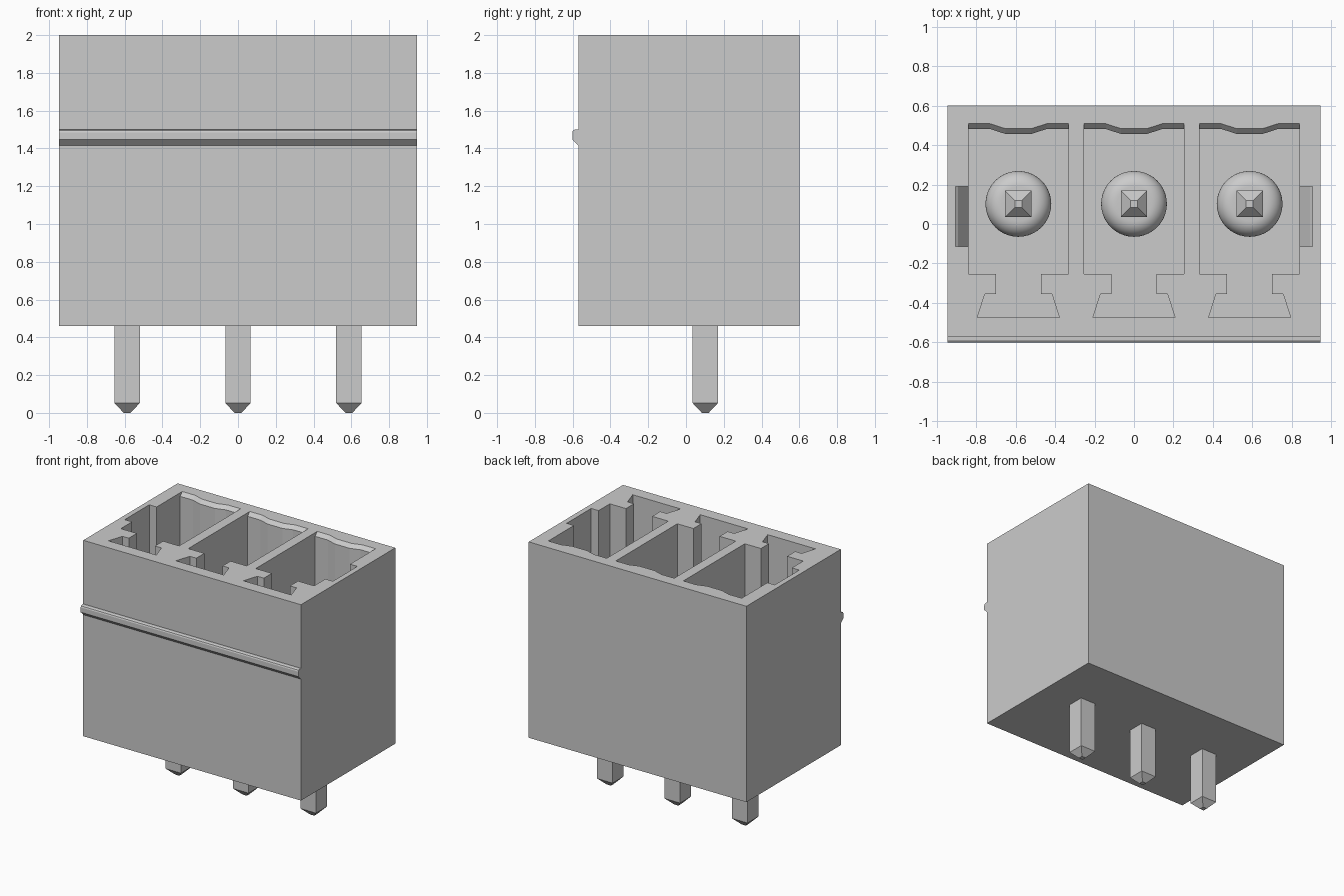
import bpy, bmesh, math

old = bpy.data.objects.get("Cube")
if old:
    bpy.data.objects.remove(old, do_unlink=True)

grey = bpy.data.materials.new("plain grey")
grey.use_nodes = True
COLOUR = (0.6, 0.6, 0.6, 1)
grey.diffuse_color = COLOUR
grey.node_tree.nodes["Principled BSDF"].inputs["Base Color"].default_value = COLOUR

PITCH, PIN_Y = 0.587, 0.102
FLOOR, BASE, TOP = 0.75, 0.46, 2.0


def loft(name, loops):
    """Closed solid through a stack of matching loops of 3D points."""
    bm = bmesh.new()
    rings = [[bm.verts.new(p) for p in loop] for loop in loops]
    n = len(rings[0])
    for a, b in zip(rings, rings[1:]):
        for i in range(n):
            j = (i + 1) % n
            bm.faces.new((a[i], a[j], b[j], b[i]))
    bm.faces.new(rings[0][::-1])
    bm.faces.new(rings[-1])
    bmesh.ops.recalc_face_normals(bm, faces=bm.faces)
    mesh = bpy.data.meshes.new(name)
    bm.to_mesh(mesh)
    bm.free()
    mesh.materials.append(grey)
    obj = bpy.data.objects.new(name, mesh)
    bpy.context.collection.objects.link(obj)
    return obj


def square(cx, cy, hx, hy, z):
    return [(cx + sx * hx, cy + sy * hy, z)
            for sx, sy in ((-1, -1), (1, -1), (1, 1), (-1, 1))]


def along_x(profile, x):
    return [(x, y, z) for y, z in profile]


def cut(target, cutter):
    mod = target.modifiers.new("cut", "BOOLEAN")
    mod.operation, mod.solver, mod.object = "DIFFERENCE", "EXACT", cutter
    bpy.context.view_layer.objects.active = target
    bpy.ops.object.modifier_apply(modifier=mod.name)
    bpy.data.objects.remove(cutter, do_unlink=True)


# Housing block
housing = loft("housing", [square(0, 0.016, 0.947, 0.586, z) for z in (BASE, TOP)])

# Pocket outline, right half from front to back: dovetail key, neck, wavy back wall
half = [(0.208, -0.474), (0.17, -0.355), (0.114, -0.355), (0.114, -0.255),
        (0.254, -0.255), (0.254, 0.482), (0.143, 0.482), (0.065, 0.457)]
outline = half + [(-x, y) for x, y in reversed(half)]


def pocket_loop(cx, z, back):
    return [(cx + x, y + (back if y > 0 else 0), z) for x, y in outline]


for cx in (-PITCH, 0, PITCH):
    cut(housing, loft("pocket_cutter", [
        pocket_loop(cx, FLOOR, 0), pocket_loop(cx, TOP - 0.028, 0),
        pocket_loop(cx, TOP, 0.027), pocket_loop(cx, TOP + 0.1, 0.027)]))

# Recess with a sloping foot in each end wall
for s in (-1, 1):
    profile = [(0.80, 2.1), (0.905, 2.1), (0.905, 1.35), (0.893, 1.34),
               (0.84, 1.26), (0.80, 1.26)]
    cut(housing, loft("recess_cutter", [
        [(s * x, y, z) for x, z in profile] for y in (-0.115, 0.19)]))

# Latching ridge along the front
ridge = [(-0.56, 1.405), (-0.57, 1.415), (-0.602, 1.447), (-0.602, 1.485),
         (-0.598, 1.495), (-0.588, 1.5), (-0.56, 1.5)]
loft("front_ridge", [along_x(ridge, x) for x in (-0.947, 0.947)])

# Contact pins with domed collars
for label, cx in zip(("right", "centre", "left"), (-PITCH, 0, PITCH)):
    loft(label + "_pin", [square(cx, PIN_Y, h, h, z) for h, z in
                          ((0.018, 0), (0.067, 0.052), (0.067, 1.5), (0.018, 1.552))])
    steps = [math.radians(a) for a in range(0, 91, 10)]
    rings = [(0.167, FLOOR - 0.02)] + [
        (0.087 + 0.08 * math.cos(a), FLOOR + 0.06 + 0.08 * math.sin(a)) for a in steps]
    collar = loft(label + "_collar", [
        [(cx + r * math.cos(t * math.tau / 40), PIN_Y + r * math.sin(t * math.tau / 40), z)
         for t in range(40)] for r, z in rings])
    bpy.ops.object.select_all(action="DESELECT")
    collar.select_set(True)
    bpy.context.view_layer.objects.active = collar
    bpy.ops.object.shade_smooth_by_angle(angle=math.radians(35))
